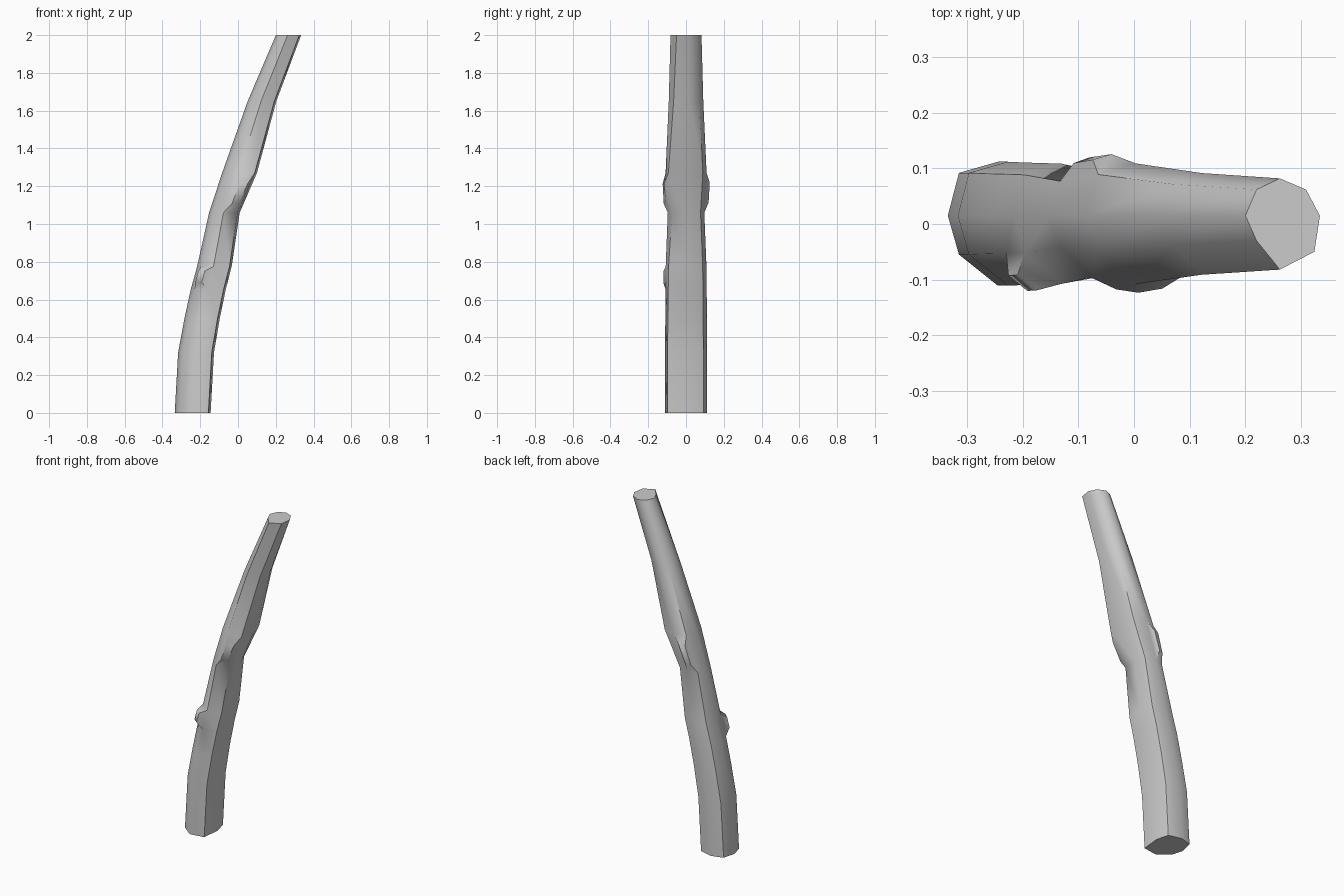
import bpy, bmesh
from mathutils import Vector

if "Cube" in bpy.data.objects:
    bpy.data.objects.remove(bpy.data.objects["Cube"])

# cross-sections of the trunk, relative to the centre line (thick base, thin tip)
BASE = [(-.095, .015), (-.075, .092), (-.005, .112), (.075, .092),
        (.095, .015), (.083, -.098), (-.005, -.111), (-.075, -.055)]
TIP = [(-.067, .015), (-.047, .062), (-.005, .082), (.042, .062),
       (.067, .015), (.057, -.05), (-.005, -.082), (-.047, -.03)]

# rings: height, centre x, blend from base (0) to tip (1)
RINGS = [(0, -.24, 0), (.32, -.222, 0), (.5, -.19, .05), (.655, -.157, .08),
         (.775, -.125, .12), (1.06, -.072, .5), (1.27, .008, .1),
         (1.65, .127, .68), (2, .2675, 1)]

bm = bmesh.new()
rings = []
for z, cx, t in RINGS:
    ring = []
    for a, b in zip(BASE, TIP):
        p = Vector(a).lerp(Vector(b), t)
        ring.append(bm.verts.new((cx + p.x, p.y, z)))
    rings.append(ring)

# trunk walls and end caps
walls = {}
for r in range(len(rings) - 1):
    for i in range(8):
        j = (i + 1) % 8
        walls[r, i] = bm.faces.new((rings[r][i], rings[r][j],
                                    rings[r + 1][j], rings[r + 1][i]))
bm.faces.new(rings[0])
bm.faces.new(rings[-1])
bmesh.ops.recalc_face_normals(bm, faces=bm.faces[:])


def knot(face, size, height):
    """Raise a small bark knot out of one wall face."""
    normal, centre = face.normal.copy(), face.calc_center_median()
    outer = face.verts[:]
    inner = [bm.verts.new(centre + (v.co - centre) * size + normal * height)
             for v in outer]
    bm.faces.remove(face)
    for k in range(4):
        n = (k + 1) % 4
        bm.faces.new((outer[k], outer[n], inner[n], inner[k]))
    bm.faces.new(inner)


bm.normal_update()
knot(walls[5, 5], .5, .024)   # upper front knot
knot(walls[5, 1], .5, .026)   # upper back knot
knot(walls[3, 6], .5, .034)   # lower front knot
bmesh.ops.recalc_face_normals(bm, faces=bm.faces[:])

mesh = bpy.data.meshes.new("trunk")
bm.to_mesh(mesh)
bm.free()
trunk = bpy.data.objects.new("trunk", mesh)
bpy.context.collection.objects.link(trunk)

# soft bark with crisp ridges
bpy.context.view_layer.objects.active = trunk
trunk.select_set(True)
bpy.ops.object.shade_smooth_by_angle(angle=.87)
